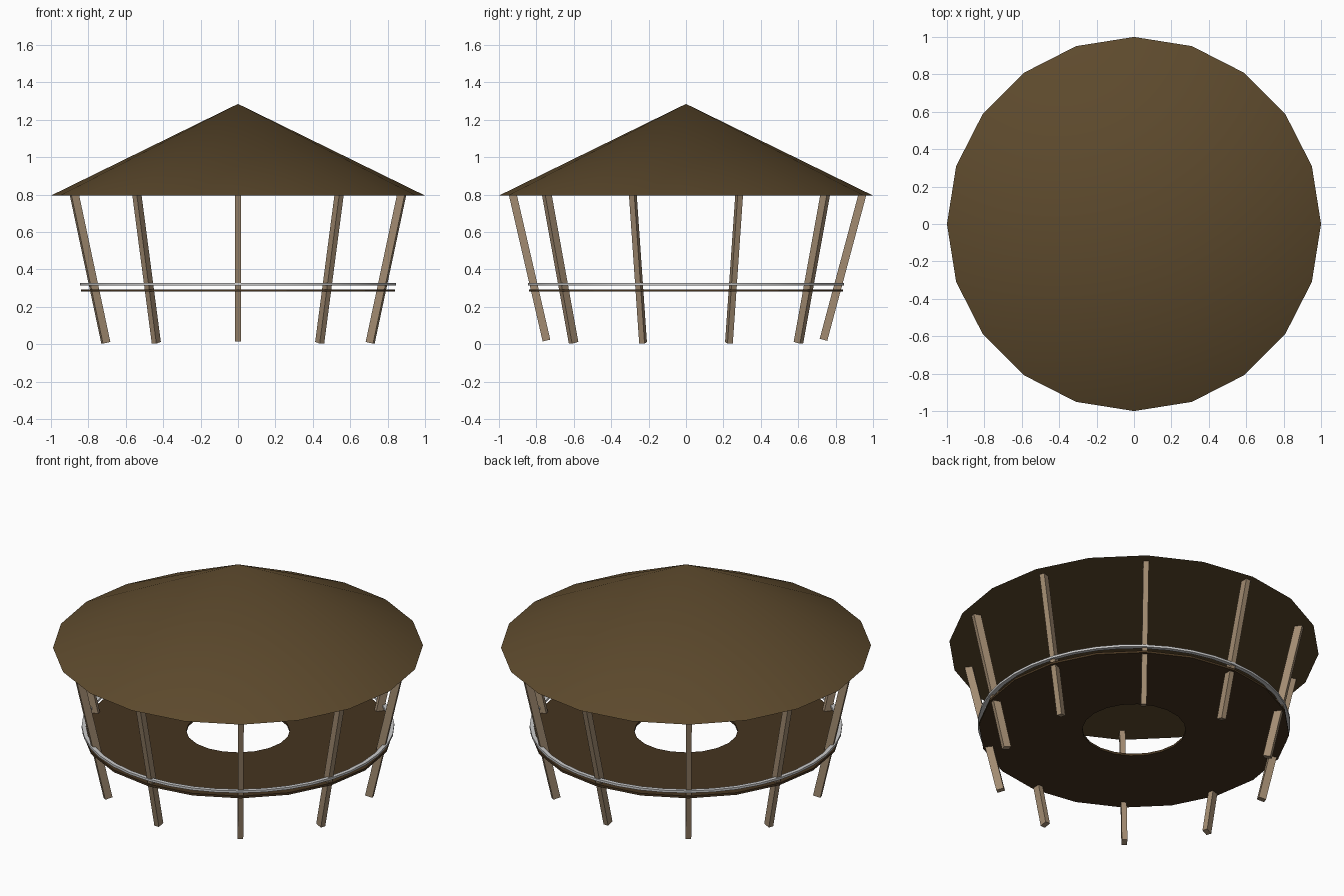
import bpy, bmesh
from math import sin, cos, pi, radians
from mathutils import Vector, Matrix

if "Cube" in bpy.data.objects:
    bpy.data.objects.remove(bpy.data.objects["Cube"])


def material(name, rgb):
    m = bpy.data.materials.new(name)
    m.diffuse_color = (*rgb, 1)
    m.use_nodes = True
    m.node_tree.nodes["Principled BSDF"].inputs["Base Color"].default_value = m.diffuse_color
    return m


def make_object(name, bm, mat=None, smooth=None):
    bmesh.ops.recalc_face_normals(bm, faces=bm.faces)
    me = bpy.data.meshes.new(name)
    bm.to_mesh(me)
    bm.free()
    ob = bpy.data.objects.new(name, me)
    bpy.context.collection.objects.link(ob)
    if mat:
        me.materials.append(mat)
    if smooth:
        bpy.context.view_layer.objects.active = ob
        ob.select_set(True)
        bpy.ops.object.shade_smooth_by_angle(angle=radians(smooth))
        ob.select_set(False)
    return ob


def flat_ring(name, r_out, r_in, z0, z1, sides, mat=None, smooth=None):
    """Rectangular cross-section swept around the z axis."""
    bm = bmesh.new()
    section = [(r_out, z0), (r_out, z1), (r_in, z1), (r_in, z0)]
    loops = [[bm.verts.new((r * cos(2 * pi * i / sides), r * sin(2 * pi * i / sides), z))
              for r, z in section] for i in range(sides)]
    for i in range(sides):
        a, b = loops[i], loops[(i + 1) % sides]
        for j in range(4):
            k = (j + 1) % 4
            bm.faces.new((a[j], b[j], b[k], a[k]))
    return make_object(name, bm, mat, smooth)


roof_mat = material("roof_brown", (0.11, 0.068, 0.026))
floor_mat = material("table_brown", (0.06, 0.034, 0.014))
post_mat = material("post_wood", (0.36, 0.26, 0.165))

# Conical roof, 20 sides with a flat underside
bm = bmesh.new()
base = [bm.verts.new((cos(pi * i / 10), sin(pi * i / 10), 0.795)) for i in range(20)]
apex = bm.verts.new((0, 0, 1.285))
for i in range(20):
    bm.faces.new((base[i], base[(i + 1) % 20], apex))
bm.faces.new(base)
make_object("roof", bm, roof_mat, 30)

# Round counter with a central opening
flat_ring("counter", 0.84, 0.28, 0.281, 0.294, 20, floor_mat)

# Thin grey rail around the posts
flat_ring("rail", 0.845, 0.822, 0.315, 0.328, 40, None, 30)

# Ten posts leaning outwards
for n in range(10):
    a = -pi / 2 + n * pi / 5
    r0, r1, z0 = 0.743, 0.92, 0.008
    if n == 0:
        r0, r1, z0 = 0.746, 0.926, 0.02
    elif n == 5:
        r0, r1, z0 = 0.735, 0.943, 0.024
    lean = Vector((r1 - r0, 0, 0.80 - z0))
    up = lean.normalized()
    side = Vector((0, 1, 0))
    out = side.cross(up)
    rot = Matrix((out, side, up)).transposed().to_4x4()
    mid = Vector((r0, 0, z0)) + lean / 2
    bm = bmesh.new()
    bmesh.ops.create_cube(bm, size=1, matrix=Matrix.Rotation(a, 4, 'Z')
                          @ Matrix.Translation(mid) @ rot
                          @ Matrix.Diagonal((0.042, 0.03, lean.length, 1)))
    make_object(f"post_{n + 1}", bm, post_mat)
